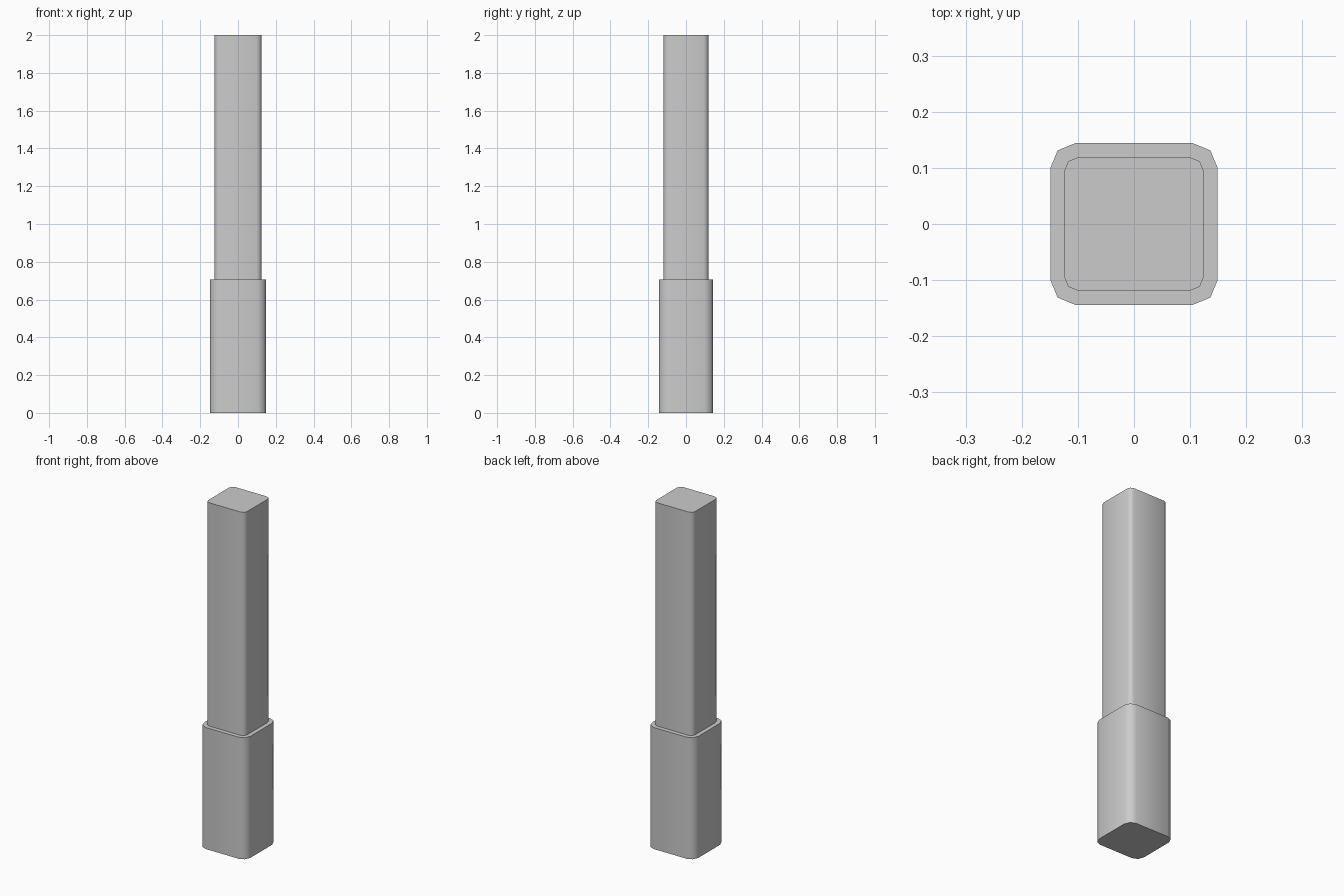
import bpy, bmesh, math

if "Cube" in bpy.data.objects:
    bpy.data.objects.remove(bpy.data.objects["Cube"])


def rounded_rect(hx, hy, r, segments=2):
    """Outline of a rectangle with faceted round corners, counter-clockwise."""
    points = []
    for i, (sx, sy) in enumerate([(1, 1), (-1, 1), (-1, -1), (1, -1)]):
        for k in range(segments + 1):
            a = math.radians(90 * i + 90 * k / segments)
            points.append((sx * (hx - r) + r * math.cos(a),
                           sy * (hy - r) + r * math.sin(a)))
    return points


# Stacked outlines: wide base sleeve, flat ledge, slim shaft
base = rounded_rect(0.149, 0.144, 0.044)
shaft = rounded_rect(0.1245, 0.119, 0.025)
levels = [(base, 0.0), (base, 0.705), (shaft, 0.705), (shaft, 2.0)]

bm = bmesh.new()
rings = [[bm.verts.new((x, y, z)) for x, y in outline] for outline, z in levels]
n = len(base)
for low, high in zip(rings, rings[1:]):
    for i in range(n):
        j = (i + 1) % n
        bm.faces.new((low[i], low[j], high[j], high[i]))
bm.faces.new(rings[-1])
bm.faces.new(rings[0][::-1])

mesh = bpy.data.meshes.new("stepped_post")
bm.to_mesh(mesh)
bm.free()
post = bpy.data.objects.new("stepped_post", mesh)
bpy.context.collection.objects.link(post)

# Soft corners, sharp ledge and caps
bpy.context.view_layer.objects.active = post
post.select_set(True)
bpy.ops.object.shade_smooth_by_angle(angle=math.radians(60))
